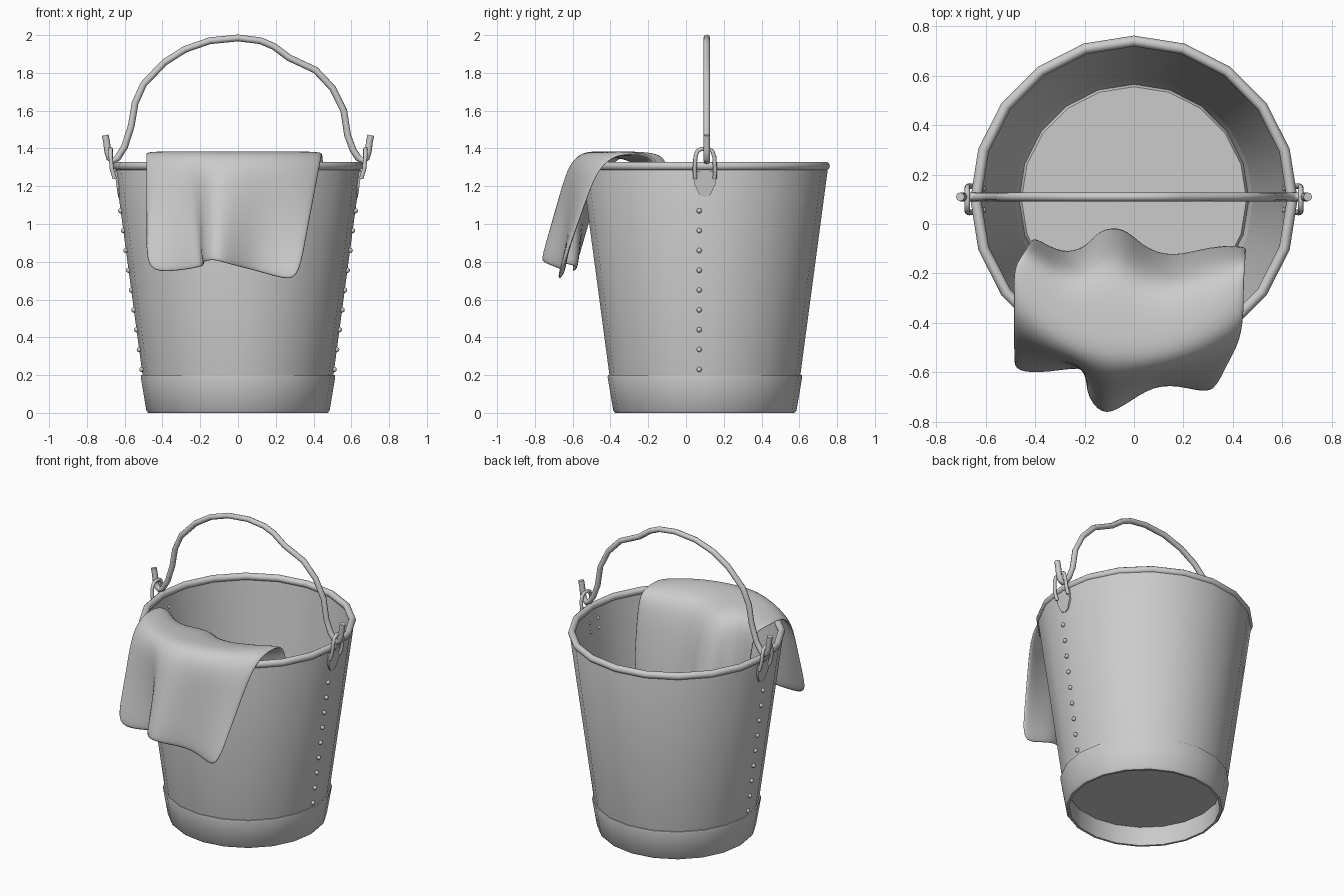
import bpy, bmesh, math
from mathutils import Vector

if "Cube" in bpy.data.objects:
    bpy.data.objects.remove(bpy.data.objects["Cube"])

CY = 0.10      # bucket axis in y
SIDES = 20

grey = bpy.data.materials.new("plain_grey")
grey.use_nodes = True
grey.diffuse_color = (0.6, 0.6, 0.6, 1)
grey.node_tree.nodes["Principled BSDF"].inputs["Base Color"].default_value = (0.6, 0.6, 0.6, 1)


def finish(name, bm, angle=40):
    bmesh.ops.recalc_face_normals(bm, faces=bm.faces)
    me = bpy.data.meshes.new(name)
    bm.to_mesh(me)
    bm.free()
    me.materials.append(grey)
    me.shade_smooth()
    me.set_sharp_from_angle(angle=math.radians(angle))
    ob = bpy.data.objects.new(name, me)
    bpy.context.collection.objects.link(ob)
    return ob


def lathe(name, profile):
    """Revolve a closed (radius, z) profile around the bucket axis."""
    bm = bmesh.new()
    rings = []
    for i in range(SIDES):
        a = math.tau * i / SIDES
        rings.append([bm.verts.new((r * math.cos(a), CY + r * math.sin(a), z)) for r, z in profile])
    n = len(profile)
    for i in range(SIDES):
        a, b = rings[i], rings[(i + 1) % SIDES]
        for j in range(n):
            k = (j + 1) % n
            bm.faces.new((a[j], b[j], b[k], a[k]))
    bmesh.ops.remove_doubles(bm, verts=bm.verts, dist=1e-5)
    return finish(name, bm)


def wire(name, points, radius):
    cu = bpy.data.curves.new(name, "CURVE")
    cu.dimensions = "3D"
    cu.bevel_depth = radius
    cu.bevel_resolution = 2
    cu.use_fill_caps = True
    sp = cu.splines.new("POLY")
    sp.points.add(len(points) - 1)
    for p, co in zip(sp.points, points):
        p.co = (*co, 1)
    sp.use_smooth = True
    cu.materials.append(grey)
    ob = bpy.data.objects.new(name, cu)
    bpy.context.collection.objects.link(ob)


def wall_radius(z):
    return 0.505 + 0.145 * (z - 0.2) / 1.085


# Bucket: tapered wall, rolled rim, base band and recessed floor
lathe("bucket_wall", [(0.50, 0.16), (0.65, 1.285), (0.645, 1.30), (0.63, 1.30), (0.48, 0.16)])
rim = [(0.64 + 0.022 * math.cos(math.tau * i / 10), 1.307 + 0.023 * math.sin(math.tau * i / 10))
       for i in range(10)]
lathe("rolled_rim", rim)
lathe("base_band", [(0.46, 0.0), (0.475, 0.0), (0.485, 0.012), (0.515, 0.19), (0.513, 0.2),
                    (0.495, 0.2), (0.46, 0.12)])
bm = bmesh.new()
bmesh.ops.create_cone(bm, cap_ends=True, segments=SIDES, radius1=0.465, radius2=0.455, depth=0.02)
bmesh.ops.translate(bm, verts=bm.verts, vec=(0, CY, 0.14))
finish("bucket_floor", bm)

# Side seams: rivets, ears and wire loops, mirrored left and right
for s, side in ((1, "left"), (-1, "right")):
    bm = bmesh.new()
    spots = [(wall_radius(0.23 + 0.105 * i), 0.07, 0.23 + 0.105 * i) for i in range(9)]
    spots += [(wall_radius(z) - 0.022, CY + y, z) for z in (1.16, 1.22) for y in (-0.045, 0.045)]
    for x, y, z in spots:
        made = bmesh.ops.create_icosphere(bm, subdivisions=2, radius=0.014)
        bmesh.ops.translate(bm, verts=made["verts"], vec=(s * x, y, z))
    finish(side + "_rivets", bm)

    half = [(0.055, 1.28), (0.055, 1.21), (0.03, 1.155)]
    shield = half + [(0, 1.14)] + [(-y, z) for y, z in reversed(half)]
    bm = bmesh.new()
    layers = [[bm.verts.new((s * (wall_radius(z) + d), CY + y, z)) for y, z in shield]
              for d in (-0.012, 0.004)]
    for layer in layers:
        bm.faces.new(layer)
    for i in range(len(shield)):
        j = (i + 1) % len(shield)
        bm.faces.new((layers[0][i], layers[0][j], layers[1][j], layers[1][i]))
    finish(side + "_ear", bm)

    arch = [(0.652, 0.052, 1.24), (0.668, 0.054, 1.29), (0.674, 0.05, 1.355), (0.674, 0.04, 1.385),
            (0.674, 0.02, 1.397)]
    loop = [(s * x, CY - y, z) for x, y, z in arch] + [(s * x, CY + y, z) for x, y, z in reversed(arch)]
    wire(side + "_handle_loop", loop, 0.011)

# Bent wire handle, hooked through both loops
hook = [(0.703, 1.47), (0.695, 1.43), (0.69, 1.385), (0.68, 1.35), (0.66, 1.335), (0.637, 1.35)]
bow = [(-0.60, 1.41), (-0.565, 1.52), (-0.545, 1.64), (-0.5, 1.74), (-0.39, 1.855), (-0.28, 1.925),
       (-0.15, 1.97), (0, 1.985), (0.12, 1.97), (0.19, 1.94), (0.27, 1.88), (0.41, 1.815),
       (0.5, 1.72), (0.56, 1.60), (0.58, 1.47), (0.61, 1.39)]
path = [(-x, z) for x, z in hook] + bow + hook[::-1]
wire("handle", [(x, CY + 0.01, z) for x, z in path], 0.018)

# Draped cloth: columns of (top x, outer hem, inner hem) swept over the rim
columns = [
    (-0.49, (-0.49, -0.60, 0.74), (-0.41, -0.05, 0.78)),
    (-0.37, (-0.34, -0.60, 0.74), (-0.29, -0.13, 0.76)),
    (-0.25, (-0.16, -0.56, 0.77), (-0.18, -0.09, 0.75)),
    (-0.17, (-0.20, -0.68, 0.79), (-0.14, -0.02, 0.75)),
    (-0.10, (-0.13, -0.78, 0.81), (-0.04, -0.01, 0.75)),
    (-0.01, (-0.05, -0.74, 0.78), (0.03, -0.09, 0.75)),
    (0.13, (0.08, -0.64, 0.75), (0.15, -0.14, 0.75)),
    (0.30, (0.21, -0.66, 0.71), (0.31, -0.09, 0.76)),
    (0.45, (0.32, -0.69, 0.69), (0.46, -0.09, 0.78)),
]
outer_rows = [(0.4, 0.0), (0.75, 0.025), (1, 0.14), (1, 0.4), (1, 0.7), (1, 1)]
inner_rows = [(0.35, 0.02), (0.6, 0.08), (0.75, 0.25), (0.87, 0.55), (1, 1)]


def arc_y(radius, x):
    return CY - math.sqrt(radius * radius - x * x)


bm = bmesh.new()
grid = []
for tx, hem, inner in columns:
    top = Vector((tx, arc_y(0.56, tx), 1.372))
    base = arc_y(0.70, tx)
    line = []
    for fy, fz in reversed(outer_rows):
        y = top.y + (base - top.y) * fy + (hem[1] - base) * fz
        line.append((tx + (hem[0] - tx) * fz, y, top.z + (hem[2] - top.z) * fz))
    line.append(tuple(top))
    for fy, fz in inner_rows:
        line.append((tx + (inner[0] - tx) * fy, top.y + (inner[1] - top.y) * fy,
                     top.z + (inner[2] - top.z) * fz))
    grid.append([bm.verts.new(p) for p in line])
for a, b in zip(grid, grid[1:]):
    for j in range(len(a) - 1):
        bm.faces.new((a[j], a[j + 1], b[j + 1], b[j]))
cloth = finish("draped_cloth", bm, 180)
solid = cloth.modifiers.new("thickness", "SOLIDIFY")
solid.thickness = 0.024
solid.offset = 0
smooth = cloth.modifiers.new("smoothing", "SUBSURF")
smooth.levels = smooth.render_levels = 2
